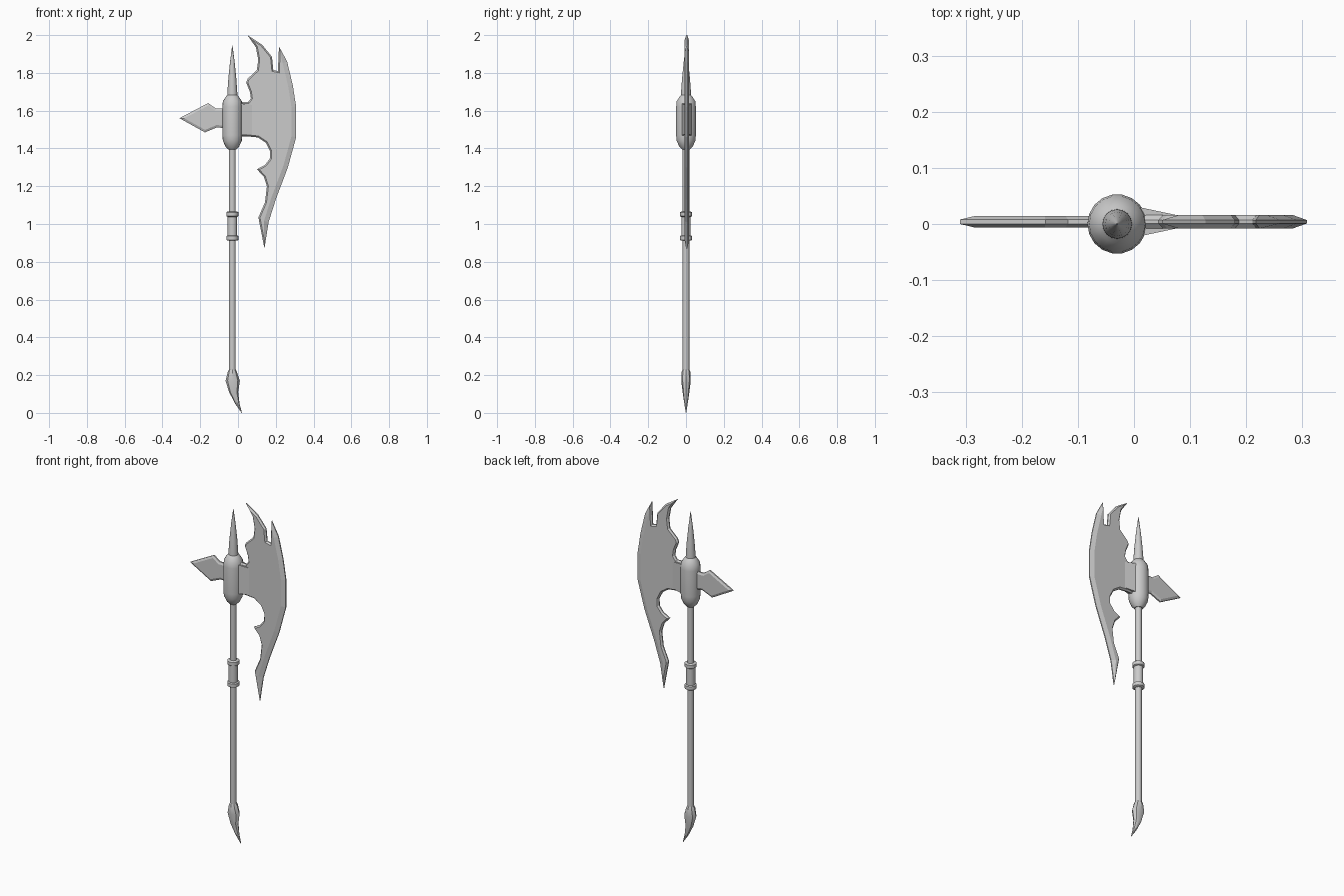
import bpy, math
from mathutils import Vector

if "Cube" in bpy.data.objects:
    bpy.data.objects.remove(bpy.data.objects["Cube"])

CX = -0.03   # shaft axis
PY = 0.004   # mid-plane of the flat blades


def make(name, verts, faces, smooth=False):
    me = bpy.data.meshes.new(name)
    me.from_pydata(verts, [], faces)
    me.update()
    ob = bpy.data.objects.new(name, me)
    bpy.context.collection.objects.link(ob)
    if smooth:
        bpy.ops.object.select_all(action='DESELECT')
        ob.select_set(True)
        bpy.context.view_layer.objects.active = ob
        bpy.ops.object.shade_smooth_by_angle(angle=math.radians(35))
    return ob


def loft(name, sections, sides=16):
    """Closed stack of elliptical rings: (z, centre x, radius x, radius y)."""
    verts, faces = [], []
    for z, cx, rx, ry in sections:
        for i in range(sides):
            a = 2 * math.pi * i / sides
            verts.append((cx + rx * math.cos(a), ry * math.sin(a), z))
    for k in range(len(sections) - 1):
        for i in range(sides):
            j = (i + 1) % sides
            a, b = k * sides, (k + 1) * sides
            faces.append((a + i, a + j, b + j, b + i))
    faces.append(tuple(reversed(range(sides))))
    faces.append(tuple(range(len(verts) - sides, len(verts))))
    return make(name, verts, faces, True)


def turned(name, profile, sides=16):
    return loft(name, [(z, CX, r, r) for r, z in profile], sides)


def plate(name, outline, widths, half, edge):
    """Flat blade with bevelled rim; outline runs clockwise seen from the front."""
    pts = [Vector(p) for p in outline]
    n = len(pts)
    inner = []
    for i, p in enumerate(pts):
        d1 = (p - pts[i - 1]).normalized()
        d2 = (pts[(i + 1) % n] - p).normalized()
        n1, n2 = Vector((d1.y, -d1.x)), Vector((d2.y, -d2.x))
        m = (n1 + n2).normalized()
        inner.append(p + m * min(widths[i] / max(m.dot(n1), 0.05), 0.05))
    verts = []
    for ring, y in ((inner, -half), (pts, -edge), (pts, edge), (inner, half)):
        verts += [(p.x, PY + y, p.y) for p in ring]
    faces = [tuple(reversed(range(n))), tuple(range(3 * n, 4 * n))]
    for k in range(3):
        for i in range(n):
            j = (i + 1) % n
            faces.append((k * n + i, k * n + j, (k + 1) * n + j, (k + 1) * n + i))
    ob = make(name, verts, faces)
    # consistent outward normals, safe triangulation of the concave sides
    import bmesh
    bm = bmesh.new()
    bm.from_mesh(ob.data)
    bmesh.ops.triangulate(bm, faces=[f for f in bm.faces if len(f.verts) > 4])
    bmesh.ops.recalc_face_normals(bm, faces=bm.faces)
    bm.to_mesh(ob.data)
    bm.free()
    return ob


# Shaft and grip collar
turned("shaft", [(0.018, 0.2), (0.018, 1.45)])
turned("collar_sleeve", [(0.025, 0.92), (0.025, 1.06)])
for label, z in (("lower", 0.912), ("upper", 1.038)):
    turned("collar_ring_" + label, [(0.026, z), (0.032, z + 0.004),
                                    (0.032, z + 0.024), (0.026, z + 0.028)])

# Head socket and top spike
turned("head_socket", [(0.022, 1.395), (0.036, 1.41), (0.050, 1.44), (0.053, 1.47),
                       (0.053, 1.62), (0.050, 1.65), (0.034, 1.675), (0.024, 1.685)], 18)
turned("top_spike", [(0.027, 1.66), (0.026, 1.70), (0.021, 1.77),
                     (0.012, 1.86), (0.001, 1.945)])

# Curved pommel claw
loft("pommel", [(0.23, CX, 0.018, 0.018), (0.215, CX, 0.025, 0.024),
                (0.17, -0.028, 0.038, 0.025), (0.11, -0.023, 0.024, 0.018),
                (0.05, -0.004, 0.012, 0.009), (0.0, 0.02, 0.001, 0.001)], 8)

# Axe blade: upper horn, cutting edge, lower horn and scalloped back
horn = [(0.05, 2.0), (0.127, 1.95), (0.18, 1.885), (0.187, 1.815), (0.211, 1.81),
        (0.217, 1.94)]
cutting = [(0.26, 1.86), (0.29, 1.735), (0.308, 1.62), (0.308, 1.46), (0.264, 1.30),
           (0.20, 1.13), (0.162, 1.01)]
back = [(0.14, 0.87), (0.108, 1.035), (0.143, 1.115), (0.153, 1.20), (0.137, 1.25),
        (0.10, 1.29), (0.143, 1.313), (0.168, 1.345), (0.17, 1.385), (0.148, 1.43),
        (0.106, 1.458), (0.06, 1.463), (0.0, 1.465), (0.0, 1.645), (0.053, 1.645),
        (0.068, 1.665), (0.063, 1.70), (0.043, 1.75), (0.052, 1.77), (0.10, 1.815),
        (0.107, 1.87), (0.095, 1.935)]
plate("axe_blade", horn + cutting + back,
      [0.008] * len(horn) + [0.025] * len(cutting) + [0.008] * len(back), 0.012, 0.003)

# Flared wedge joining blade to socket
wedge = [(x, PY + s * y, z) for x, y, z0, z1 in ((0.0, 0.028, 1.468, 1.64), (0.08, 0.011, 1.475, 1.63))
         for s, z in ((-1, z0), (1, z0), (1, z1), (-1, z1))]
make("blade_root", wedge, [(0, 3, 2, 1), (4, 5, 6, 7)] +
     [(i, (i + 1) % 4, 4 + (i + 1) % 4, 4 + i) for i in range(4)])

# Back spike
spike = [(-0.31, 1.56), (-0.158, 1.64), (-0.118, 1.612), (-0.05, 1.612),
         (-0.05, 1.503), (-0.11, 1.512), (-0.175, 1.485)]
plate("back_spike", spike, [0.012] * len(spike), 0.010, 0.004)
